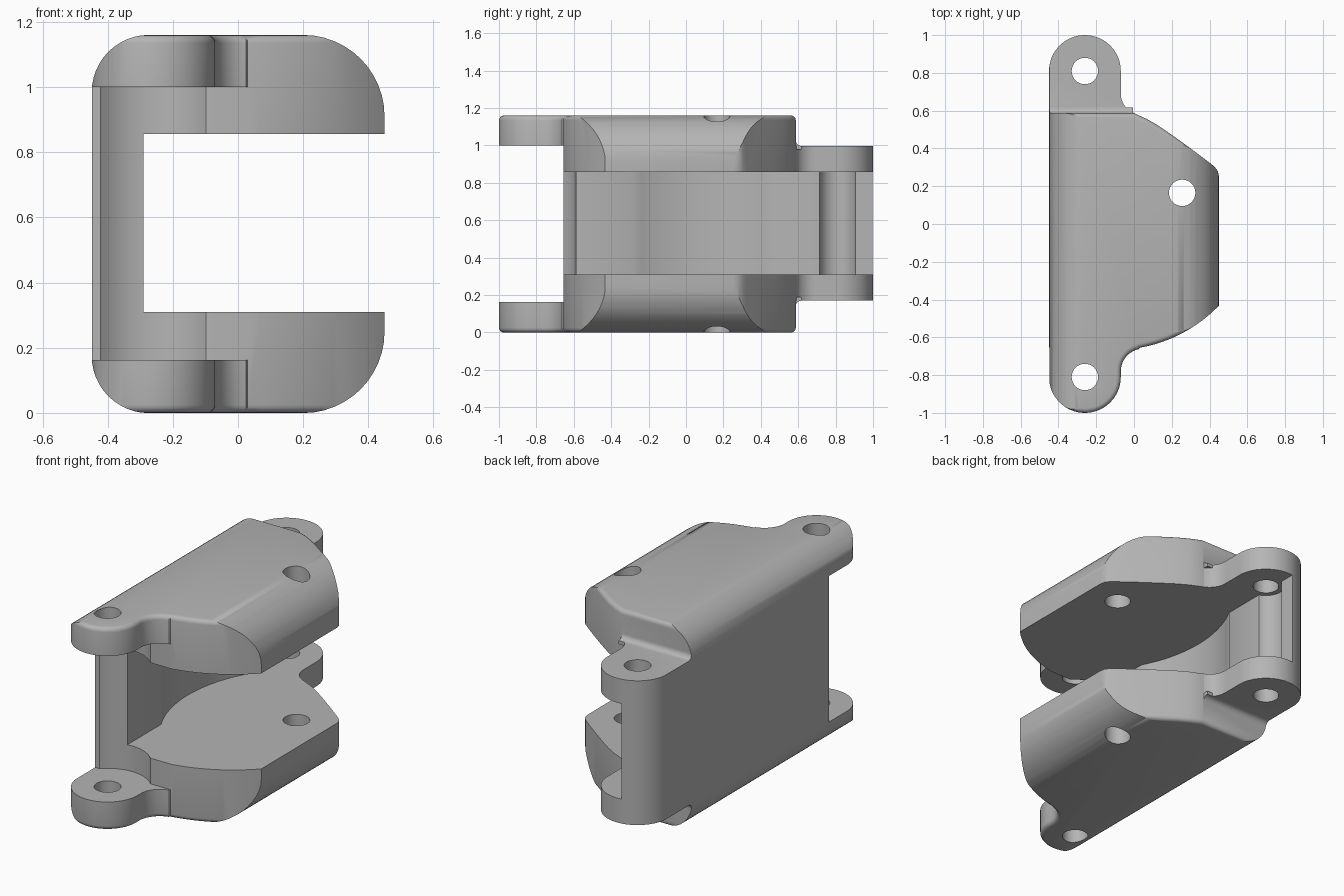
import bpy, bmesh, math

if "Cube" in bpy.data.objects:
    bpy.data.objects.remove(bpy.data.objects["Cube"])

H = 1.16                      # overall height
SLOT = (0.31, 0.857)          # jaw opening heights
HINGE_X, HINGE_Y = -0.26, 0.81

grey = bpy.data.materials.new("plain_grey")
grey.diffuse_color = (0.46, 0.46, 0.46, 1)
grey.use_nodes = True
grey.node_tree.nodes["Principled BSDF"].inputs["Base Color"].default_value = grey.diffuse_color


def arc(cx, cy, r, a0, a1, n=12):
    return [(cx + r * math.cos(math.radians(a0 + (a1 - a0) * i / n)),
             cy + r * math.sin(math.radians(a0 + (a1 - a0) * i / n))) for i in range(n + 1)]


def prism(name, pts, lo, hi, axis="z", rounding=0):
    """Extrude a closed outline along an axis, optionally rounding the cap edges."""
    place = {"z": lambda a, b, c: (a, b, c),
             "y": lambda a, b, c: (a, c, b),
             "x": lambda a, b, c: (c, a, b)}[axis]
    bm = bmesh.new()
    low = [bm.verts.new(place(a, b, lo)) for a, b in pts]
    top = [bm.verts.new(place(a, b, hi)) for a, b in pts]
    caps = [bm.faces.new(low), bm.faces.new(top)]
    for i in range(len(pts)):
        j = (i + 1) % len(pts)
        bm.faces.new((low[i], low[j], top[j], top[i]))
    bmesh.ops.recalc_face_normals(bm, faces=bm.faces)
    if rounding:
        edges = list({e for f in caps for e in f.edges})
        bmesh.ops.bevel(bm, geom=edges, offset=rounding, segments=4, profile=0.5,
                        affect="EDGES", clamp_overlap=False)
        bmesh.ops.recalc_face_normals(bm, faces=bm.faces)
    mesh = bpy.data.meshes.new(name)
    bm.to_mesh(mesh)
    bm.free()
    mesh.materials.append(grey)
    ob = bpy.data.objects.new(name, mesh)
    bpy.context.collection.objects.link(ob)
    return ob


def combine(target, tool, operation):
    mod = target.modifiers.new("combine", "BOOLEAN")
    mod.operation, mod.object, mod.solver = operation, tool, "EXACT"
    bpy.context.view_layer.objects.active = target
    bpy.ops.object.modifier_apply(modifier=mod.name)
    bpy.data.objects.remove(tool)


# main body with the front ears, edges softly rounded
outline = [(-0.45, 0.587)]
outline += arc(HINGE_X, -HINGE_Y, 0.19, 180, 360, 32)
outline += arc(0.05, -0.78, 0.12, 180, 102, 10)
outline += arc(-0.104, 0.103, 0.77, -80, -44, 12)
outline += [(0.45, 0.25), (0.444, 0.28), (0.425, 0.305), (0.40, 0.325), (0.30, 0.40),
            (0.20, 0.472), (0.13, 0.52), (0.07, 0.555), (0.0, 0.587)]
bracket = prism("hinge_bracket", outline, 0, H, rounding=0.025)

# back ear block, set in from top and bottom
ear = [(-0.45, 0.5)] + arc(HINGE_X, HINGE_Y, 0.19, 180, 0, 32)
ear += arc(0.04, 0.69, 0.11, 180, 248, 8) + [(0.03, 0.5)]
combine(bracket, prism("back_ear", ear, 0.17, 0.997), "UNION")

# small coves where the back ear meets the body
for z, s in ((0.997, 1), (0.17, -1)):
    cove = [(0.57, z - 0.02 * s), (0.617, z - 0.02 * s)]
    cove += [(y, z + s * h) for y, h in arc(0.617, 0.03, 0.03, -90, -180, 5)]
    cove += [(0.57, z + s * 0.03)]
    combine(bracket, prism("cove", cove, -0.449, -0.005, "x"), "UNION")

# rounded end-on section trims the whole block
R, L = 0.25, 0.175
section = arc(0.45 - R, H - R, R, 0, 90) + arc(-0.449 + L, H - L, L, 90, 180)
section += arc(-0.449 + L, L, L, 180, 270) + arc(0.45 - R, R, R, 270, 360)
section = [(x, z + (0.0005 if z > H / 2 else -0.0005)) for x, z in section]
combine(bracket, prism("section", section, -1.2, 1.2, "y"), "INTERSECT")

# jaw opening with a hollowed back wall
dip = arc(0.41, 0.09, 0.793, 180 + 28, 180 - 28, 16)
slot = [(1, -1.3), (-0.29, -1.3)] + dip + [(-0.29, 1.3), (1, 1.3)]
combine(bracket, prism("jaw_opening", slot, *SLOT), "DIFFERENCE")

# clearance between the front ears for a mating part
gap = [(-0.8, -1.3), (-0.8, -0.655)]
gap += arc(HINGE_X, -HINGE_Y, 0.225, 136, 44, 14) + [(0.8, -0.655), (0.8, -1.3)]
combine(bracket, prism("front_clearance", gap, 0.163, 1.0), "DIFFERENCE")

# groove behind the back pin, then the pin and bolt holes
combine(bracket, prism("pin_groove", arc(HINGE_X, HINGE_Y, 0.1, 0, 352.5, 47), *SLOT), "DIFFERENCE")
for x, y in ((HINGE_X, HINGE_Y), (HINGE_X, -HINGE_Y), (0.255, 0.165)):
    combine(bracket, prism("hole", arc(x, y, 0.07, 0, 348.75, 31), -0.2, H + 0.2), "DIFFERENCE")

# smooth the curves, keep edges crisp
bpy.ops.object.select_all(action="DESELECT")
bracket.select_set(True)
bpy.context.view_layer.objects.active = bracket
bpy.ops.object.shade_smooth_by_angle(angle=math.radians(30))
